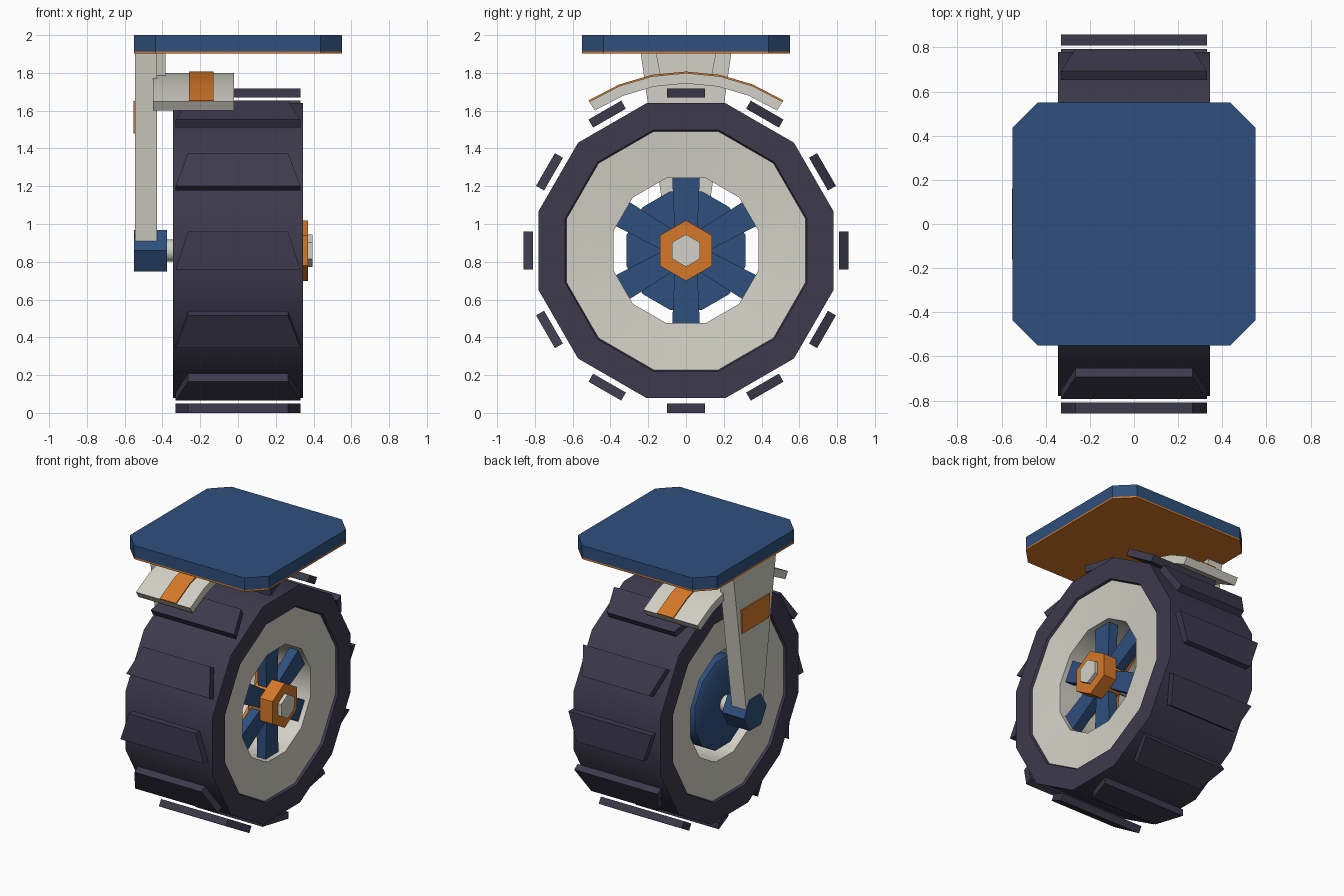
import bpy, bmesh, math
from mathutils import Matrix, Vector

default = bpy.data.objects.get("Cube")
if default:
    bpy.data.objects.remove(default, do_unlink=True)

HUB_Z = 0.859
AXIS = Vector((0, 0, HUB_Z))


def material(name, rgb):
    m = bpy.data.materials.new(name)
    m.use_nodes = True
    m.diffuse_color = (*rgb, 1)
    m.node_tree.nodes["Principled BSDF"].inputs["Base Color"].default_value = (*rgb, 1)
    return m


BLUE = material("navy blue", (0.028, 0.078, 0.205))
ORANGE = material("orange", (0.67, 0.19, 0.022))
GREY = material("warm light grey", (0.65, 0.64, 0.57))
RUBBER = material("dark rubber", (0.047, 0.042, 0.073))


def finish(name, bm, mat, smooth=False):
    bmesh.ops.recalc_face_normals(bm, faces=bm.faces)
    mesh = bpy.data.meshes.new(name)
    bm.to_mesh(mesh)
    bm.free()
    obj = bpy.data.objects.new(name, mesh)
    bpy.context.collection.objects.link(obj)
    mesh.materials.append(mat)
    if smooth:
        bpy.ops.object.select_all(action='DESELECT')
        obj.select_set(True)
        bpy.context.view_layer.objects.active = obj
        bpy.ops.object.shade_smooth_by_angle(angle=math.radians(35))
    return obj


def extrude(bm, points, vector):
    """Solid made by sweeping a closed 3D outline along a vector."""
    face = bm.faces.new([bm.verts.new(p) for p in points])
    new = bmesh.ops.extrude_face_region(bm, geom=[face])["geom"]
    bmesh.ops.translate(bm, vec=vector, verts=[v for v in new if isinstance(v, bmesh.types.BMVert)])


def slab(name, outline_yz, x0, x1, mat, smooth=False):
    bm = bmesh.new()
    extrude(bm, [(x0, y, z) for y, z in outline_yz], (x1 - x0, 0, 0))
    return finish(name, bm, mat, smooth)


def box(name, x, y, z, mat):
    return slab(name, [(y[0], z[0]), (y[1], z[0]), (y[1], z[1]), (y[0], z[1])], *x, mat)


def ring_points(sides, radius, start):
    angles = [math.radians(start + 360 * i / sides) for i in range(sides)]
    return [(radius * math.cos(a), HUB_Z + radius * math.sin(a)) for a in angles]


def lathe(name, profile, mat, sides=12, closed=True):
    """Turn an (x, radius) profile around the wheel axis."""
    bm = bmesh.new()
    rings = [[bm.verts.new((x, y, z)) for y, z in ring_points(sides, r, 15)] for x, r in profile]
    count = len(rings)
    for k in range(count if closed else count - 1):
        a, b = rings[k], rings[(k + 1) % count]
        for i in range(sides):
            j = (i + 1) % sides
            bm.faces.new((a[i], a[j], b[j], b[i]))
    if not closed:
        bm.faces.new(rings[0])
        bm.faces.new(rings[-1])
    return finish(name, bm, mat, True)


def spin(bm, build, count, start=0):
    """Repeat a part built at the top of the wheel around its axis."""
    for i in range(count):
        before = set(bm.verts)
        build(bm)
        bmesh.ops.rotate(bm, cent=AXIS, verts=[v for v in bm.verts if v not in before],
                         matrix=Matrix.Rotation(math.radians(start + 360 * i / count), 3, 'X'))


# Mounting plate with clipped corners and its underside trim
def clipped_square(name, z0, z1, mat):
    h, c = 0.55, 0.437
    pts = [(c, -h), (h, -c), (h, c), (c, h), (-c, h), (-h, c), (-h, -c), (-c, -h)]
    bm = bmesh.new()
    extrude(bm, [(x, y, z0) for x, y in pts], (0, 0, z1 - z0))
    finish(name, bm, mat)


clipped_square("mounting_plate", 1.914, 2.0, BLUE)
clipped_square("plate_underside_trim", 1.902, 1.914, ORANGE)

# Side arm, its top gusset and marker plate
slab("side_arm", [(-0.09, 0.86), (0.09, 0.86), (0.24, 1.905), (-0.24, 1.905)], -0.545, -0.43, GREY)
slab("arm_gusset", [(-0.13, 1.75), (0.13, 1.75), (0.16, 1.905), (-0.16, 1.905)], -0.45, -0.385, GREY)
slab("arm_marker", [(-0.15, 1.48), (0.15, 1.48), (0.16, 1.65), (-0.16, 1.65)], -0.554, -0.545, ORANGE)
slab("arm_axle_boss", ring_points(6, 0.127, 0), -0.55, -0.375, BLUE)


# Fender arc and its stripe
def arc_outline(inner, outer):
    angles = [math.radians(90 + 11 * k) for k in range(-3, 4)]
    top = [(outer * math.cos(a), HUB_Z + outer * math.sin(a)) for a in angles]
    low = [(inner * math.cos(a), HUB_Z + inner * math.sin(a)) for a in reversed(angles)]
    return top + low


slab("fender", arc_outline(0.885, 0.94), -0.45, -0.02, GREY, True)
slab("fender_stripe", arc_outline(0.939, 0.948), -0.26, -0.13, ORANGE, True)

# Tyre and rim
lathe("tyre", [(-0.345, 0.808), (0.345, 0.808), (0.345, 0.662), (0.3, 0.64),
               (-0.3, 0.64), (-0.345, 0.662)], RUBBER)
lathe("rim", [(-0.33, 0.662), (0.33, 0.662), (0.305, 0.398), (-0.305, 0.398)], GREY)


# Tread blocks, narrower towards one end
def tread(bm):
    z = HUB_Z + 0.81
    extrude(bm, [(-0.33, -0.1, z), (0.33, -0.1, z), (0.265, 0.1, z), (-0.265, 0.1, z)], (0, 0, 0.049))


bm = bmesh.new()
spin(bm, tread, 12)
finish("tread_blocks", bm, RUBBER)


# Spokes with tapered ribs behind them
def spoke(bm):
    pts = [(-0.06, 0.1), (0.06, 0.1), (0.074, 0.41), (-0.074, 0.41)]
    extrude(bm, [(0.2, y, HUB_Z + r) for y, r in pts], (0.07, 0, 0))


def rib(bm):
    pts = [(-0.05, 0.08), (0.05, 0.08), (0.01, 0.32), (-0.01, 0.32)]
    extrude(bm, [(0.16, y, HUB_Z + r) for y, r in pts], (0.045, 0, 0))


bm = bmesh.new()
spin(bm, spoke, 6)
finish("spokes", bm, BLUE)
bm = bmesh.new()
spin(bm, rib, 6)
finish("spoke_ribs", bm, ORANGE)

# Drive disc, axle, hub and nut
lathe("drive_disc", [(-0.31, 0.29), (-0.29, 0.325), (-0.22, 0.325)], BLUE, closed=False)
slab("axle", ring_points(12, 0.06, 15), -0.4, 0.3, GREY, True)
slab("hub", ring_points(6, 0.16, 30), 0.18, 0.37, ORANGE)
slab("hub_nut", ring_points(6, 0.086, 30), 0.36, 0.395, GREY)
